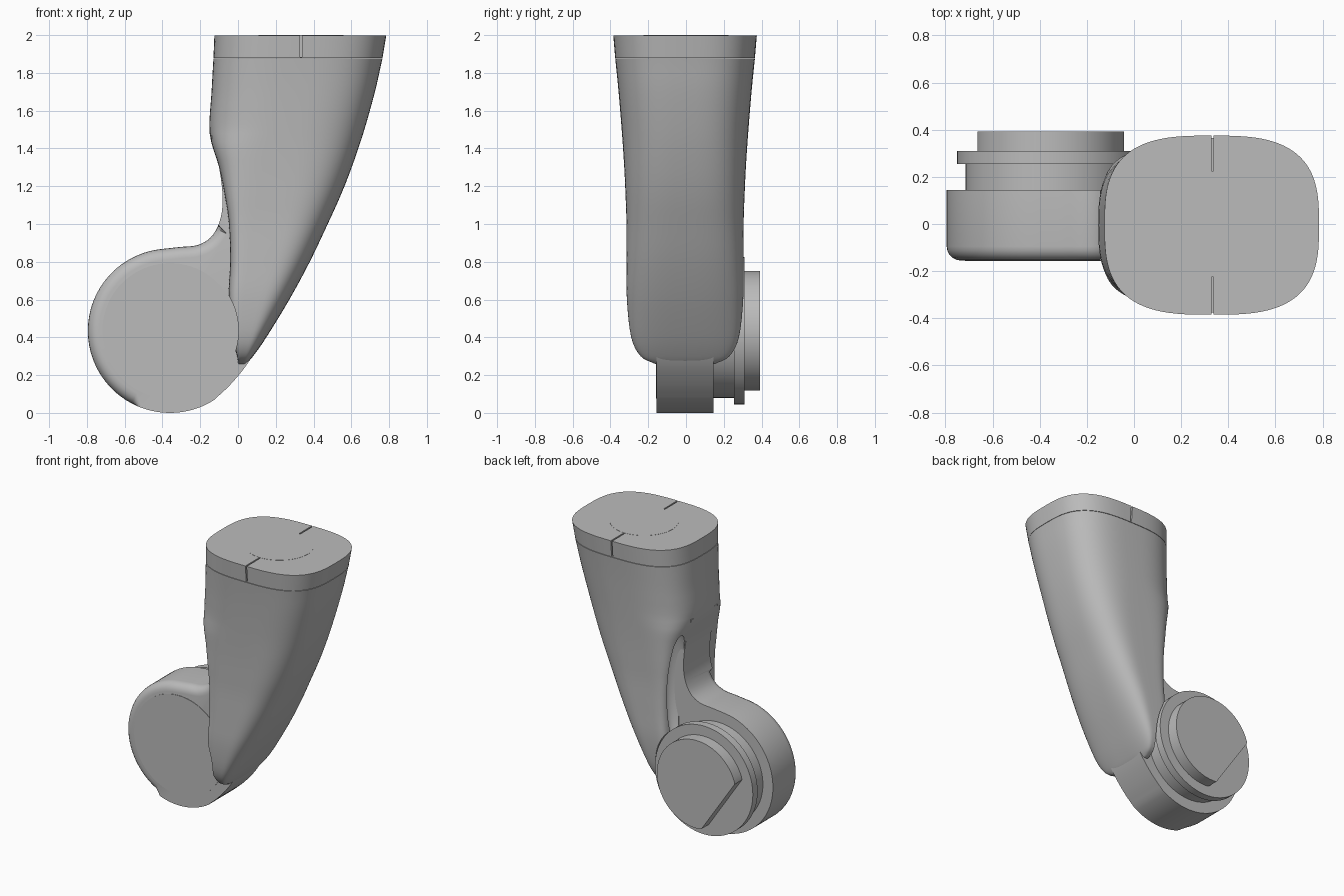
import bpy, bmesh, math
from mathutils import Vector

cube = bpy.data.objects.get("Cube")
if cube:
    bpy.data.objects.remove(cube, do_unlink=True)

grey = bpy.data.materials.new("plain grey")
grey.use_nodes = True
GREY = (0.5, 0.5, 0.5, 1)
grey.diffuse_color = GREY
grey.node_tree.nodes["Principled BSDF"].inputs["Base Color"].default_value = GREY

HUB_X, HUB_Z = -0.36, 0.435
TOP_X = 0.333


def finish(name, bm):
    bmesh.ops.recalc_face_normals(bm, faces=bm.faces)
    mesh = bpy.data.meshes.new(name)
    bm.to_mesh(mesh)
    bm.free()
    ob = bpy.data.objects.new(name, mesh)
    bpy.context.collection.objects.link(ob)
    mesh.materials.append(grey)
    return ob


def smooth(ob, angle=32):
    bpy.ops.object.select_all(action="DESELECT")
    ob.select_set(True)
    bpy.context.view_layer.objects.active = ob
    bpy.ops.object.shade_smooth_by_angle(angle=math.radians(angle))


def loft(name, rings):
    """Skin a stack of equal closed rings and cap both ends."""
    bm = bmesh.new()
    rows = [[bm.verts.new(p) for p in ring] for ring in rings]
    n = len(rows[0])
    for a, b in zip(rows, rows[1:]):
        for i in range(n):
            j = (i + 1) % n
            bm.faces.new((a[i], a[j], b[j], b[i]))
    bm.faces.new(rows[0])
    bm.faces.new(rows[-1])
    return finish(name, bm)


def circle(r, n=96):
    return [(HUB_X + r * math.cos(math.tau * i / n),
             HUB_Z + r * math.sin(math.tau * i / n)) for i in range(n)]


def prism_y(name, outline, y0, y1):
    return loft(name, [[(x, y, z) for x, z in outline] for y in (y0, y1)])


def box(name, centre, size):
    bm = bmesh.new()
    bmesh.ops.create_cube(bm, size=1)
    for v in bm.verts:
        v.co = Vector(v.co[k] * size[k] + centre[k] for k in range(3))
    return finish(name, bm)


def cut(ob, cutter):
    mod = ob.modifiers.new("cut", "BOOLEAN")
    mod.operation, mod.solver, mod.object = "DIFFERENCE", "EXACT", cutter
    bpy.context.view_layer.objects.active = ob
    bpy.ops.object.modifier_apply(modifier=mod.name)
    bpy.data.objects.remove(cutter, do_unlink=True)


def spline(points, steps):
    """Catmull-Rom through points of any dimension."""
    pts = [Vector(p) for p in points]
    pts = [2 * pts[0] - pts[1]] + pts + [2 * pts[-1] - pts[-2]]
    out = []
    for a, b, c, d in zip(pts, pts[1:], pts[2:], pts[3:]):
        for s in range(steps):
            t = s / steps
            out.append(0.5 * (2 * b + (c - a) * t + (2 * a - 5 * b + 4 * c - d) * t * t
                              + (3 * b - a - 3 * c + d) * t ** 3))
    return out + [pts[-2]]


# Sleeve sections: height, concave edge, convex edge, half width
SECTIONS = [(2.0, -0.125, 0.785, 0.38), (1.88, -0.13, 0.765, 0.37),
            (1.7, -0.14, 0.725, 0.352), (1.48, -0.15, 0.663, 0.334),
            (1.3, -0.1, 0.602, 0.322), (1.15, -0.07, 0.543, 0.315),
            (1.0, -0.048, 0.475, 0.31), (0.8, -0.042, 0.38, 0.31),
            (0.6, -0.05, 0.272, 0.308), (0.4, -0.03, 0.15, 0.285),
            (0.3, -0.005, 0.08, 0.235), (0.26, 0.0, 0.045, 0.16)]


def section(z, x0, x1, w, n=96):
    cx, a = (x0 + x1) / 2, (x1 - x0) / 2
    ring = []
    blend = min(1, max(0, (1.5 - z) / 0.5))
    for i in range(n):
        t = math.tau * i / n
        c, s = math.cos(t), math.sin(t)
        e = 2 / (3 if c > 0 else 3 + 5 * blend)
        ring.append((cx + a * math.copysign(abs(c) ** e, c),
                     -0.005 + w * math.copysign(abs(s) ** e, s), z))
    return ring


# Hollow-sided arm sleeve
rows = [(1.877, *SECTIONS[1][1:])] + [tuple(r) for r in spline(SECTIONS[1:], 4)[1:]]
sleeve = loft("arm_sleeve", [section(*r) for r in rows])
cut(sleeve, prism_y("front_cutter", circle(0.362), -0.6, -0.15))
cut(sleeve, prism_y("back_cutter", circle(0.40), 0.14, 0.6))
bm = bmesh.new()
bmesh.ops.create_uvsphere(bm, u_segments=32, v_segments=24, radius=1)
for v in bm.verts:
    v.co = Vector((v.co.x * 0.1 - 0.07, v.co.y * 0.07 + 0.2, v.co.z * 0.42 + 0.98))
cut(sleeve, finish("scoop_cutter", bm))
smooth(sleeve)

# End cap with two slots and a flush round plate
cap = loft("end_cap", [section(*SECTIONS[1]), section(1.999, *SECTIONS[0][1:])])
for side in (-1, 1):
    cut(cap, box("slot_cutter", (TOP_X, side * 0.32, 1.96), (0.01, 0.2, 0.15)))
smooth(cap)
disc = loft("end_plate", [[(TOP_X + 0.225 * math.cos(math.tau * i / 64),
                            0.225 * math.sin(math.tau * i / 64), z) for i in range(64)]
                          for z in (1.99, 2.0)])
smooth(disc)

# Elbow plate: round end running into a curved neck inside the sleeve
arc = [(HUB_X + 0.435 * math.cos(math.radians(a)), HUB_Z + 0.435 * math.sin(math.radians(a)))
       for a in range(98, 304, 4)]
heel = spline([arc[-1], (-0.04, 0.15), (0.05, 0.26), (0.13, 0.4)], 4)[1:]
neck = spline([(-0.145, 1.47), (-0.108, 1.34), (-0.083, 1.17), (-0.09, 1.04),
               (-0.135, 0.94), (-0.21, 0.89), (-0.31, 0.878), arc[0]], 5)[:-1]
outline = arc + [tuple(p) for p in heel] + [(0.2, 0.7), (0.2, 1.45)] + [tuple(p) for p in neck]
plate = prism_y("elbow_plate", outline, -0.155, 0.145)
bm = bmesh.new()
bm.from_mesh(plate.data)
rim = []
for e in bm.edges:
    m = (e.verts[0].co + e.verts[1].co) / 2
    if all(v.co.y < -0.1 for v in e.verts):
        if m.x < -0.53 or (m.z > 0.8 and m.x < -0.1 and m.z < 1.0):
            rim.append(e)
bmesh.ops.bevel(bm, geom=rim, offset=0.06, segments=5, profile=0.5, affect="EDGES")
bm.to_mesh(plate.data)
bm.free()
smooth(plate)

# Front cover disc
smooth(prism_y("front_cover", circle(0.358), -0.158, -0.14))

# Stepped joint hub on the back
smooth(prism_y("hub_neck", circle(0.355), 0.14, 0.26))
smooth(prism_y("hub_flange", circle(0.39), 0.255, 0.31))
nx, nz = math.cos(math.radians(214)), math.sin(math.radians(214))
cap_outline = []
for x, z in circle(0.317):
    over = max(0, (x - HUB_X) * nx + (z - HUB_Z) * nz - 0.205)
    cap_outline.append((x - over * nx, z - over * nz))
smooth(prism_y("hub_cap", cap_outline, 0.305, 0.393))
